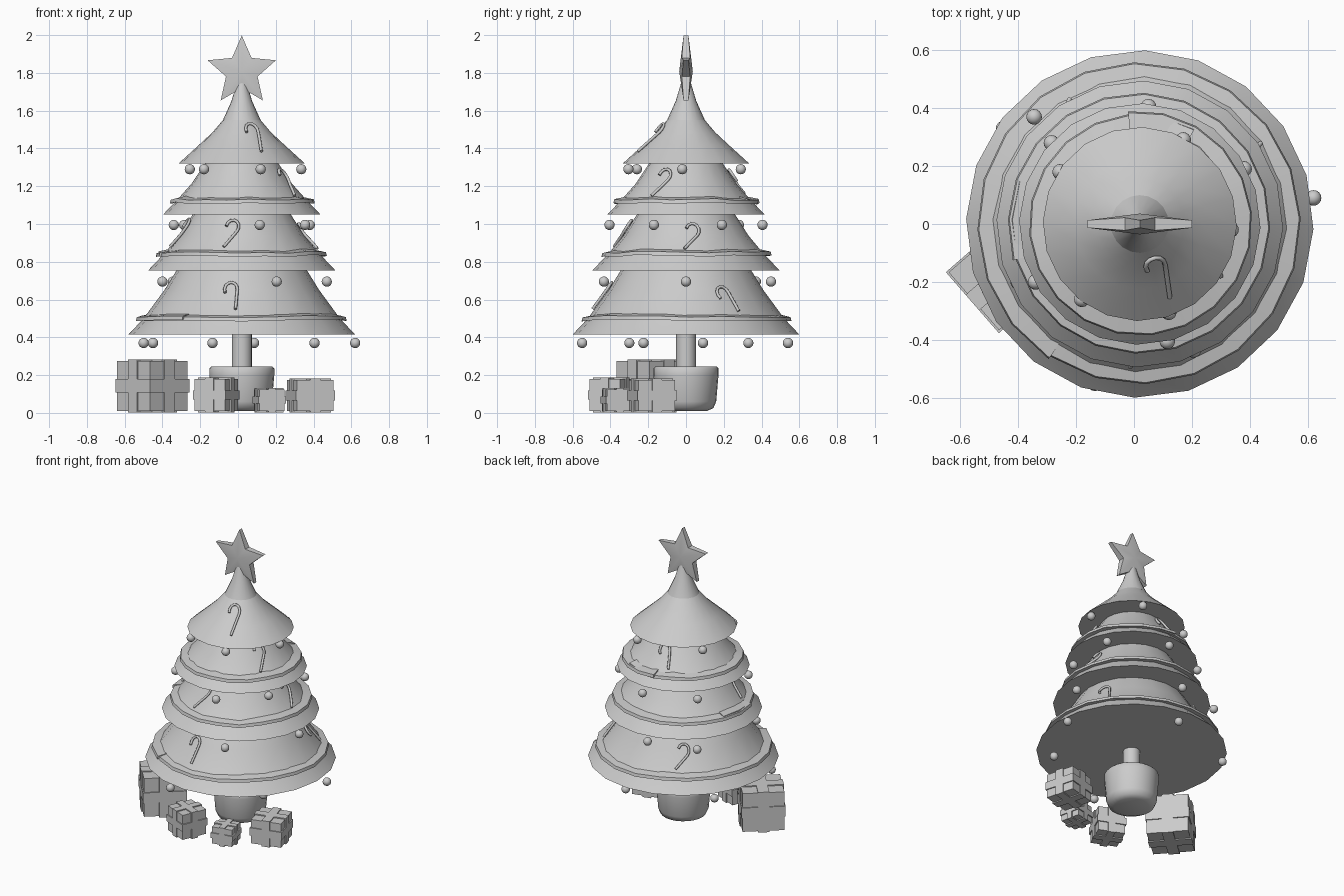
import bpy, bmesh, math, random
from mathutils import Vector, Matrix

random.seed(4)
if "Cube" in bpy.data.objects:
    bpy.data.objects.remove(bpy.data.objects["Cube"])

# One plain grey for everything
grey = bpy.data.materials.new("plain_grey")
grey.use_nodes = True
grey.diffuse_color = (0.6, 0.6, 0.6, 1)
grey.node_tree.nodes["Principled BSDF"].inputs["Base Color"].default_value = (0.6, 0.6, 0.6, 1)

CX = 0.02  # tree axis


def finish(name, bm, smooth=None):
    bmesh.ops.recalc_face_normals(bm, faces=bm.faces)
    mesh = bpy.data.meshes.new(name)
    bm.to_mesh(mesh)
    bm.free()
    obj = bpy.data.objects.new(name, mesh)
    bpy.context.collection.objects.link(obj)
    mesh.materials.append(grey)
    if smooth:
        bpy.ops.object.select_all(action='DESELECT')
        obj.select_set(True)
        bpy.context.view_layer.objects.active = obj
        bpy.ops.object.shade_smooth_by_angle(angle=math.radians(smooth))
    return obj


def lathe(name, profile, sides, smooth=50, turn=0.0):
    """Spin (radius, height) points round the tree axis and cap both ends."""
    bm = bmesh.new()
    rings = []
    for r, z in profile:
        rings.append([bm.verts.new((CX + r * math.cos(turn + math.tau * i / sides),
                                    r * math.sin(turn + math.tau * i / sides), z))
                      for i in range(sides)])
    for a, b in zip(rings, rings[1:]):
        for i in range(sides):
            j = (i + 1) % sides
            bm.faces.new((a[i], a[j], b[j], b[i]))
    bm.faces.new(rings[0])
    bm.faces.new(rings[-1])
    return finish(name, bm, smooth)


# Branch tiers, from the bottom up
tiers = [
    [(0.6, 0.415), (0.52, 0.5), (0.41, 0.65), (0.345, 0.755), (0.22, 0.9)],
    [(0.495, 0.755), (0.405, 0.85), (0.33, 0.94), (0.26, 1.05), (0.17, 1.18)],
    [(0.417, 1.05), (0.345, 1.125), (0.265, 1.215), (0.195, 1.32), (0.11, 1.43)],
    [(0.335, 1.32), (0.225, 1.42), (0.155, 1.485), (0.1, 1.55), (0.05, 1.6)],
]
for n, profile in enumerate(tiers):
    lathe(f"branch_tier_{n + 1}", profile, 20, 50, -0.03)
lathe("tree_top", [(0.1, 1.55), (0.055, 1.65), (0.025, 1.75), (0.01, 1.8)], 20)
lathe("trunk", [(0.053, 0.2), (0.053, 0.45)], 20)
lathe("pot", [(0.11, 0.01), (0.145, 0.025), (0.16, 0.06), (0.172, 0.2),
              (0.172, 0.235), (0.163, 0.245)], 24)


def surface(tier, z):
    """Radius of a tier at height z."""
    for (r0, z0), (r1, z1) in zip(tier, tier[1:]):
        if z <= z1:
            return r0 + (r1 - r0) * (z - z0) / (z1 - z0)
    return tier[-1][0]


# Garland ribbons with overlapping ends
def garland(name, tier, z, start):
    bm = bmesh.new()
    rows = []
    steps = 23
    for i in range(steps):
        a = math.radians(start) + math.tau * i / 20
        dz = random.uniform(-0.006, 0.006)
        grow = 0.012 * i / steps
        r = surface(tier, z)
        rows.append([bm.verts.new((CX + q * math.cos(a), q * math.sin(a), z + h + dz))
                     for q, h in ((r - 0.02, 0.017), (r + 0.03 + grow, 0.005),
                                  (r + 0.035 + grow, -0.015), (r - 0.01, -0.01))])
    for a, b in zip(rows, rows[1:]):
        for k in range(4):
            m = (k + 1) % 4
            bm.faces.new((a[k], a[m], b[m], b[k]))
    bm.faces.new(rows[0])
    bm.faces.new(rows[-1])
    finish(name, bm, 30)


for n, (z, start) in enumerate([(0.505, 200), (0.845, 160), (1.125, 60)]):
    garland(f"garland_{n + 1}", tiers[n], z, start)

# Star: puffed five-pointed shape
bm = bmesh.new()
centre = Vector((CX, 0, 1.808))
front, back = [], []
for i in range(10):
    r, t = ((0.19, 0.013), (0.088, 0.022))[i % 2]
    a = math.pi / 2 + math.tau * i / 10
    p = centre + Vector((r * math.cos(a), 0, r * math.sin(a)))
    front.append(bm.verts.new(p + Vector((0, -t, 0))))
    back.append(bm.verts.new(p + Vector((0, t, 0))))
hubs = [bm.verts.new(centre + Vector((0, y, 0))) for y in (-0.036, 0.036)]
for i in range(10):
    j = (i + 1) % 10
    bm.faces.new((front[i], front[j], hubs[0]))
    bm.faces.new((back[j], back[i], hubs[1]))
    bm.faces.new((front[j], front[i], back[i], back[j]))
finish("star", bm, 50)

# Hanging baubles, one row below each tier: height, then (x, y)
rows = {
    0.37: [(0.62, 0.09), (-0.135, -0.55), (0.085, 0.54), (0.405, -0.3), (-0.45, 0.33), (-0.5, -0.225)],
    0.695: [(0.205, -0.435), (0.47, 0), (-0.345, 0.37), (-0.4, -0.2), (-0.02, 0.45)],
    0.995: [(0.115, -0.405), (0.355, -0.17), (0.38, 0.19), (-0.285, 0.28), (-0.34, -0.2), (0.05, 0.405)],
    1.29: [(0.12, -0.305), (0.335, -0.02), (-0.18, -0.26), (-0.255, 0.18), (0.17, 0.29)],
}
for z, spots in rows.items():
    for x, y in spots:
        bm = bmesh.new()
        bmesh.ops.create_uvsphere(bm, u_segments=16, v_segments=10, radius=0.027,
                                  matrix=Matrix.Translation((x, y, z)))
        finish("bauble", bm, 50)


# Candy canes resting on the tiers: tier, angle round the tree, foot height, lean
def candy_cane(n, angle, z, lean):
    tier, hook = tiers[n], 0.034
    path = [(0, 0.1 * k / 3) for k in range(4)]
    path += [(-hook + hook * math.cos(k * math.pi / 6), 0.1 + hook * math.sin(k * math.pi / 6))
             for k in range(1, 8)]
    turn = Matrix.Rotation(math.radians(-lean), 2)
    path = [turn @ Vector(p) for p in path]
    middle = sum((p.x for p in path), 0) / len(path)
    curve = bpy.data.curves.new("candy_cane", 'CURVE')
    curve.dimensions = '3D'
    curve.bevel_depth = 0.008
    curve.bevel_resolution = 2
    curve.use_fill_caps = True
    spline = curve.splines.new('POLY')
    spline.points.add(len(path) - 1)
    for point, p in zip(spline.points, path):
        h = z + p.y * 1.05
        r = surface(tier, h) + 0.012
        a = math.radians(angle) + (p.x - middle) / r
        point.co = (CX + r * math.cos(a), r * math.sin(a), h, 1)
    spline.use_smooth = True
    curve.materials.append(grey)
    bpy.context.collection.objects.link(bpy.data.objects.new("candy_cane", curve))


for cane in [(0, -97, 0.55, 0), (1, -99, 0.88, 38), (2, -27, 1.15, 38),
             (3, -68, 1.385, 16), (1, 6, 0.87, 48), (0, 28, 0.54, -15),
             (2, 99, 1.16, -15), (0, 125, 0.55, 48), (1, 195, 0.88, 20)]:
    candy_cane(*cane)


# Presents with a ribbon band round each axis
def present(name, x, y, size, height, angle):
    spin = Matrix.Translation((x, y, 0.01 + height / 2)) @ Matrix.Rotation(math.radians(angle), 4, 'Z')
    wide, tall, band = size + 0.014, height + 0.014, size * 0.27
    for part, dims in (("box", (size, size, height)),
                       ("ribbon_level", (wide, wide, band)),
                       ("ribbon_across", (band, wide, tall)),
                       ("ribbon_along", (wide, band, tall))):
        bm = bmesh.new()
        bmesh.ops.create_cube(bm, size=1, matrix=spin @ Matrix.Diagonal((*dims, 1)))
        finish(f"{name}_{part}", bm)


present("large_present", -0.453, -0.18, 0.265, 0.265, 41)
present("front_present", -0.115, -0.395, 0.175, 0.17, -23)
present("small_present", 0.165, -0.365, 0.135, 0.115, 12)
present("left_present", 0.383, -0.18, 0.2, 0.165, 15)
